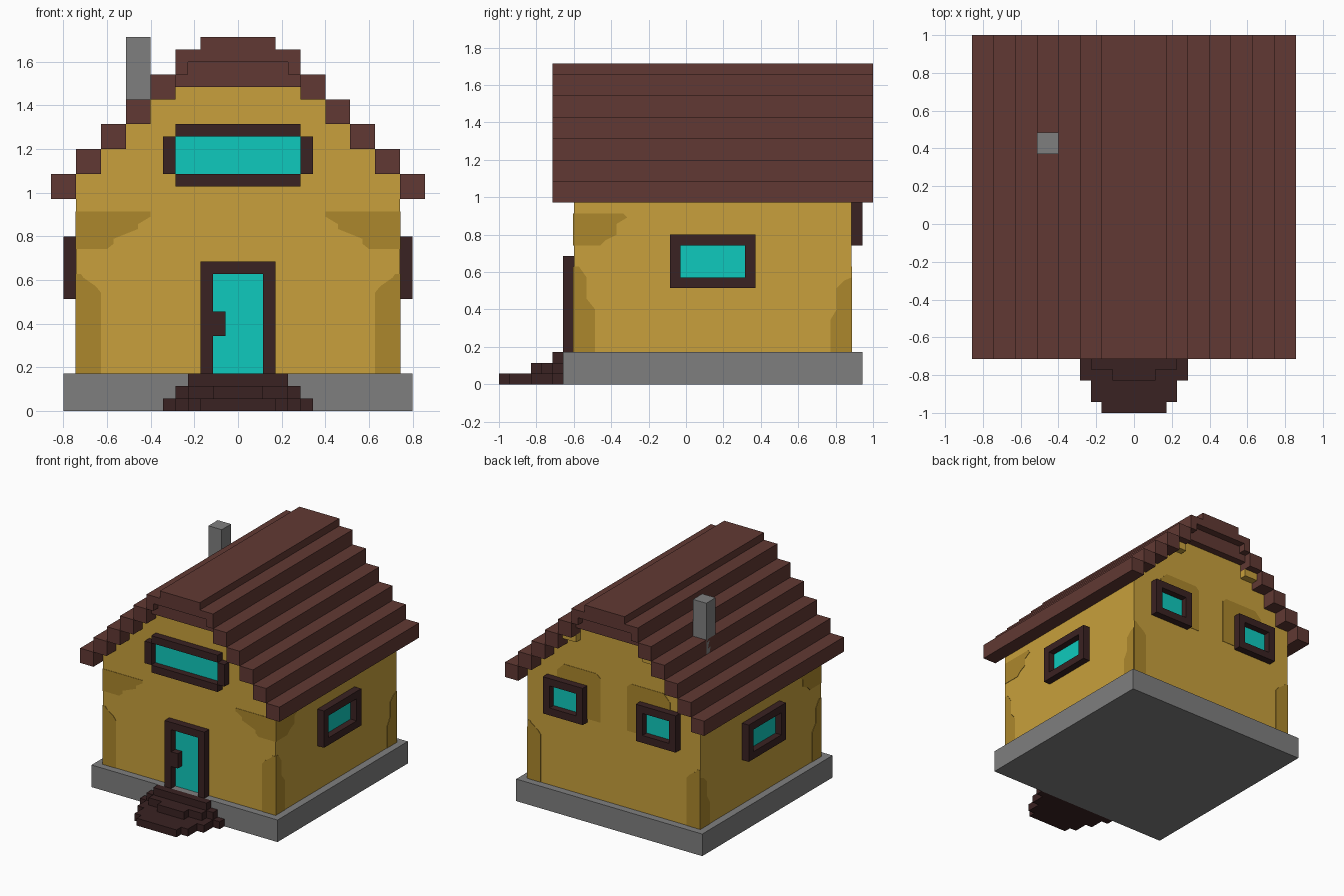
import bpy, bmesh
from mathutils import Vector

if "Cube" in bpy.data.objects:
    bpy.data.objects.remove(bpy.data.objects["Cube"])

U = 2 / 35            # one block; part sizes below are in blocks
T = 0.1               # thickness of painted plates, in blocks


def material(name, rgb):
    lin = [((c / 255 + 0.055) / 1.055) ** 2.4 if c > 10 else c / 255 / 12.92 for c in rgb]
    m = bpy.data.materials.new(name)
    m.diffuse_color = (*lin, 1)
    m.use_nodes = True
    m.node_tree.nodes["Principled BSDF"].inputs["Base Color"].default_value = m.diffuse_color
    return m


YELLOW = material("yellow plaster", (200, 160, 60))
SHADE = material("dark yellow plaster", (172, 135, 44))
ROOF = material("roof brown", (97, 57, 51))
DARK = material("dark wood", (58, 34, 34))
TEAL = material("teal glass", (15, 202, 189))
GREY = material("grey stone", (127, 127, 127))


def finish(name, bm, mat):
    # y is counted from the front edge of the model, so shift it to the centre
    for v in bm.verts:
        v.co = Vector((v.co.x, v.co.y - 17.5, v.co.z)) * U
    bmesh.ops.recalc_face_normals(bm, faces=bm.faces)
    me = bpy.data.meshes.new(name)
    bm.to_mesh(me)
    bm.free()
    me.materials.append(mat)
    ob = bpy.data.objects.new(name, me)
    bpy.context.collection.objects.link(ob)


def boxes(name, mat, *items):
    """Boxes given as (x0, x1, y0, y1, z0, z1)."""
    bm = bmesh.new()
    for x0, x1, y0, y1, z0, z1 in items:
        vs = bmesh.ops.create_cube(bm, size=1)["verts"]
        for v in vs:
            v.co = ((x0 + x1) / 2 + v.co.x * (x1 - x0),
                    (y0 + y1) / 2 + v.co.y * (y1 - y0),
                    (z0 + z1) / 2 + v.co.z * (z1 - z0))
    finish(name, bm, mat)


def prism(name, mat, pts, axis, d0, d1):
    """Outline of (across, z) points, extruded along axis from d0 to d1."""
    bm = bmesh.new()
    place = (lambda a, z, d: (a, d, z)) if axis == "y" else (lambda a, z, d: (d, a, z))
    f = bm.faces.new([bm.verts.new(place(a, z, d0)) for a, z in pts])
    moved = bmesh.ops.extrude_face_region(bm, geom=[f])["geom"]
    if len(bm.faces) == len(pts) + 1:      # keep the solid closed
        bm.faces.new([v for v in f.verts]) if f.is_valid else None
    off = Vector(place(0, 0, d1 - d0))
    bmesh.ops.translate(bm, vec=off, verts=[g for g in moved if isinstance(g, bmesh.types.BMVert)])
    finish(name, bm, mat)


def on_wall(axis, a0, a1, d0, d1, z0, z1):
    d0, d1 = sorted((d0, d1))
    a0, a1 = sorted((a0, a1))
    return (a0, a1, d0, d1, z0, z1) if axis == "y" else (d0, d1, a0, a1, z0, z1)


def window(name, axis, a0, a1, z0, z1, wall, out):
    """One-block frame around a glass plate on the wall plane."""
    bar = lambda p, q, r, s: on_wall(axis, p, q, wall, wall + out, r, s)
    boxes(name + "_frame", DARK, bar(a0, a1, z0, z0 + 1), bar(a0, a1, z1 - 1, z1),
          bar(a0, a0 + 1, z0 + 1, z1 - 1), bar(a1 - 1, a1, z0 + 1, z1 - 1))
    boxes(name + "_glass", TEAL,
          on_wall(axis, a0 + 1, a1 - 1, wall, wall + out * T, z0 + 1, z1 - 1))


# Stone base and chimney
boxes("base", GREY, (-14, 14, 6, 34, 0, 3))
boxes("chimney", GREY, (-9, -7, 24, 26, 22, 30))

# Walls with stepped gables
half = [(13, 3), (13, 19), (11, 19), (11, 21), (9, 21), (9, 23), (7, 23), (7, 25), (5, 25), (5, 26)]
prism("walls", YELLOW, half + [(-x, z) for x, z in reversed(half)], "y", 7, 33)
boxes("rear_gable_blocks", YELLOW, (-7, -5, 33, 34, 24, 25), (5, 7, 33, 34, 24, 25))

# Roof steps and ridge cap
for side, s in (("left", -1), ("right", 1)):
    for i in range(5):
        a, b = sorted((s * (15 - 2 * i), s * (13 - 2 * i)))
        boxes(f"{side}_roof_step_{i + 1}", ROOF, (a, b, 5, 35, 17 + 2 * i, 19 + 2 * i))
boxes("ridge_cap", ROOF, (-5, 5, 5, 35, 28, 29), (-3, 3, 5, 35, 29, 30),
      (-5, -4, 5, 35, 27, 28), (4, 5, 5, 35, 27, 28))
boxes("ridge_board", ROOF, (-5, 5, 6, 34, 26, 27), (-4, 4, 6, 34, 27, 28))

# Rounded door steps
boxes("lower_step", DARK, (-3, 3, 0, 1, 0, 1), (-4, 4, 1, 3, 0, 1), (-5, 5, 3, 5, 0, 1), (-6, 6, 5, 6, 0, 1))
boxes("middle_step", DARK, (-2, 2, 3, 4, 1, 2), (-4, 4, 4, 5, 1, 2), (-5, 5, 5, 6, 1, 2))
boxes("upper_step", DARK, (-4, 4, 5, 6, 2, 3))

# Door
boxes("door_frame", DARK, (-3, -2, 6, 7, 3, 12), (2, 3, 6, 7, 3, 12), (-2, 2, 6, 7, 11, 12))
boxes("door_panel", TEAL, (-2, 2, 7 - T, 7, 3, 11))
boxes("door_handle", DARK, (-2, -1, 6, 7, 6, 8))

# Windows
boxes("front_window_frame", DARK, (-5, 5, 6, 7, 18, 19), (-5, 5, 6, 7, 22, 23),
      (-6, -5, 6, 7, 19, 22), (5, 6, 6, 7, 19, 22))
boxes("front_window_glass", TEAL, (-5, 5, 7 - T, 7, 19, 22))
window("right_window", "x", 16, 24, 9, 14, 13, 1)
window("left_window", "x", 16, 24, 9, 14, -13, -1)
window("back_window_a", "y", 4, 10, 13, 18, 33, 1)
window("back_window_b", "y", -10, -4, 13, 18, 33, 1)

# Weathered plaster patches
P = T / 2
front_high = [(13, 16), (7, 16), (7, 15.6), (8, 15), (8, 14.6), (10, 13.8), (10, 13.4), (10.5, 13), (13, 13)]
front_low = [(13, 3), (11, 3), (11, 9.5), (11.4, 10), (12.4, 10.7), (12.6, 11), (13, 11)]
back_mid = [(2, 13.5), (2, 19.5), (2.6, 20), (7.5, 20), (8.5, 19), (8.5, 13.5)]
side_high = [(7, 16), (11.6, 16), (12, 15.6), (11, 15), (11, 14), (10, 13.5), (9.5, 13), (7, 13)]
side_front = [(7, 3), (9, 3), (9, 7), (8.2, 8), (8.2, 10), (7.5, 11), (7, 11)]
side_back = [(33, 3), (31, 3), (31, 6), (31.6, 7), (31.6, 9), (32.3, 9.7), (33, 10)]
for side, s in (("left", -1), ("right", 1)):
    flip = lambda pts: [(s * x, z) for x, z in pts]
    prism(side + "_front_upper_patch", SHADE, flip(front_high), "y", 7, 7 - P)
    prism(side + "_front_corner_patch", SHADE, flip(front_low), "y", 7, 7 - P)
    prism(side + "_back_corner_patch", SHADE, flip(front_low), "y", 33, 33 + P)
    prism(side + "_back_window_patch", SHADE, flip(back_mid), "y", 33, 33 + P)
    for label, pts in (("upper", side_high), ("front", side_front), ("rear", side_back)):
        prism(f"{side}_wall_{label}_patch", SHADE, pts, "x", s * 13, s * (13 + P))
